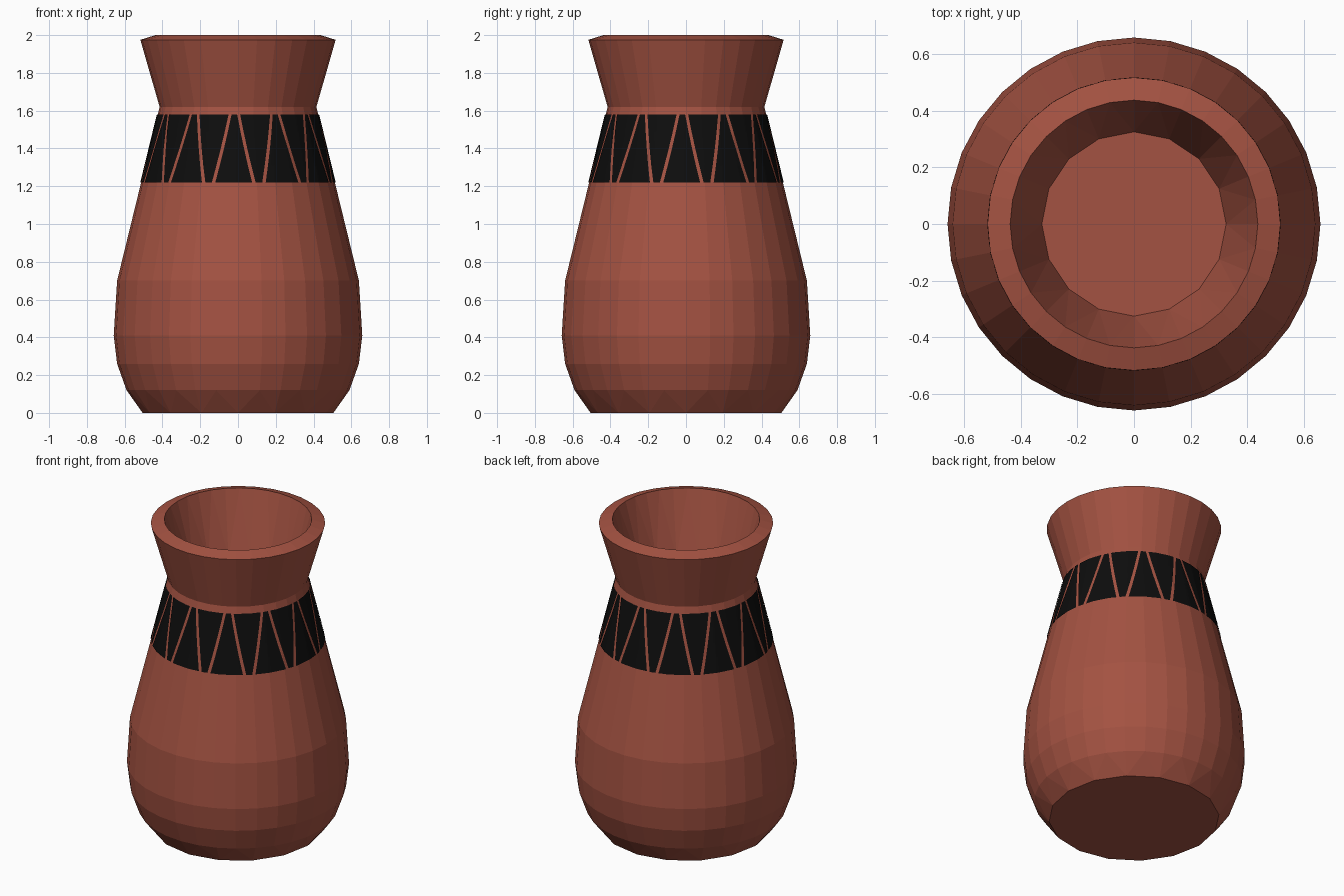
import bpy, bmesh, math

if "Cube" in bpy.data.objects:
    bpy.data.objects.remove(bpy.data.objects["Cube"])

N = 32  # sides of the vase


def material(name, rgb):
    m = bpy.data.materials.new(name)
    m.diffuse_color = (*rgb, 1)
    m.use_nodes = True
    m.node_tree.nodes["Principled BSDF"].inputs["Base Color"].default_value = m.diffuse_color
    return m


def finish(name, bm, mat):
    me = bpy.data.meshes.new(name)
    bm.to_mesh(me)
    bm.free()
    me.materials.append(mat)
    ob = bpy.data.objects.new(name, me)
    bpy.context.collection.objects.link(ob)
    return ob


clay = material("terracotta", (0.37, 0.085, 0.054))
black = material("black_paint", (0.004, 0.004, 0.004))

# Vase body: (radius, height, sides), from base up, over the rim, into the neck
profile = [(0.505, 0, 16), (0.59, 0.12, N), (0.64, 0.26, N), (0.658, 0.41, N),
           (0.64, 0.70, N), (0.415, 1.62, N), (0.517, 1.975, N),
           (0.437, 2.0, N), (0.325, 1.60, 16)]
bm = bmesh.new()
rings = []
for r, z, n in profile:
    rings.append([bm.verts.new((r * math.cos(2 * math.pi * i / n),
                                r * math.sin(2 * math.pi * i / n), z)) for i in range(n)])
for a, b in zip(rings, rings[1:]):
    for i in range(N):
        j = (i + 1) % N
        if len(a) == len(b):
            bm.faces.new((a[i], a[j], b[j], b[i]))
            continue
        # half-count ring: fan of triangles between the two rings
        few, many = (a, b) if len(a) < len(b) else (b, a)
        p, q = few[i // 2], few[(i // 2 + 1) % len(few)]
        if i % 2 == 0:
            bm.faces.new((p, many[j], many[i]))
            bm.faces.new((p, q, many[j]))
        else:
            bm.faces.new((q, many[j], many[i]))
bm.faces.new(rings[0][::-1])   # base
bm.faces.new(rings[-1])        # floor inside the neck
bmesh.ops.recalc_face_normals(bm, faces=bm.faces)
finish("vase_body", bm, clay)


# Painted band: alternating upright and inverted trapezoids hugging the facets
def on_body(angle, z):
    r = 0.64 + (0.415 - 0.64) * (z - 0.70) / 0.92
    step = 2 * math.pi / N
    r = r * math.cos(step / 2) / math.cos(angle % step - step / 2) + 0.005
    return (r * math.cos(angle), r * math.sin(angle), z)


bm = bmesh.new()
PAIRS, COLS = 12, 12
for k in range(2 * PAIRS):
    mid = -math.pi / 2 - 0.045 + k * math.pi / PAIRS
    low, high = (0.19, 0.035) if k % 2 == 0 else (0.035, 0.19)
    prev = None
    for c in range(COLS + 1):
        t = 2 * c / COLS - 1
        cur = [bm.verts.new(on_body(mid + t * (low + (high - low) * s / 4),
                                    1.22 + 0.36 * s / 4)) for s in range(5)]
        if prev:
            for s in range(4):
                bm.faces.new((prev[s], cur[s], cur[s + 1], prev[s + 1]))
        prev = cur
finish("painted_band", bm, black)
